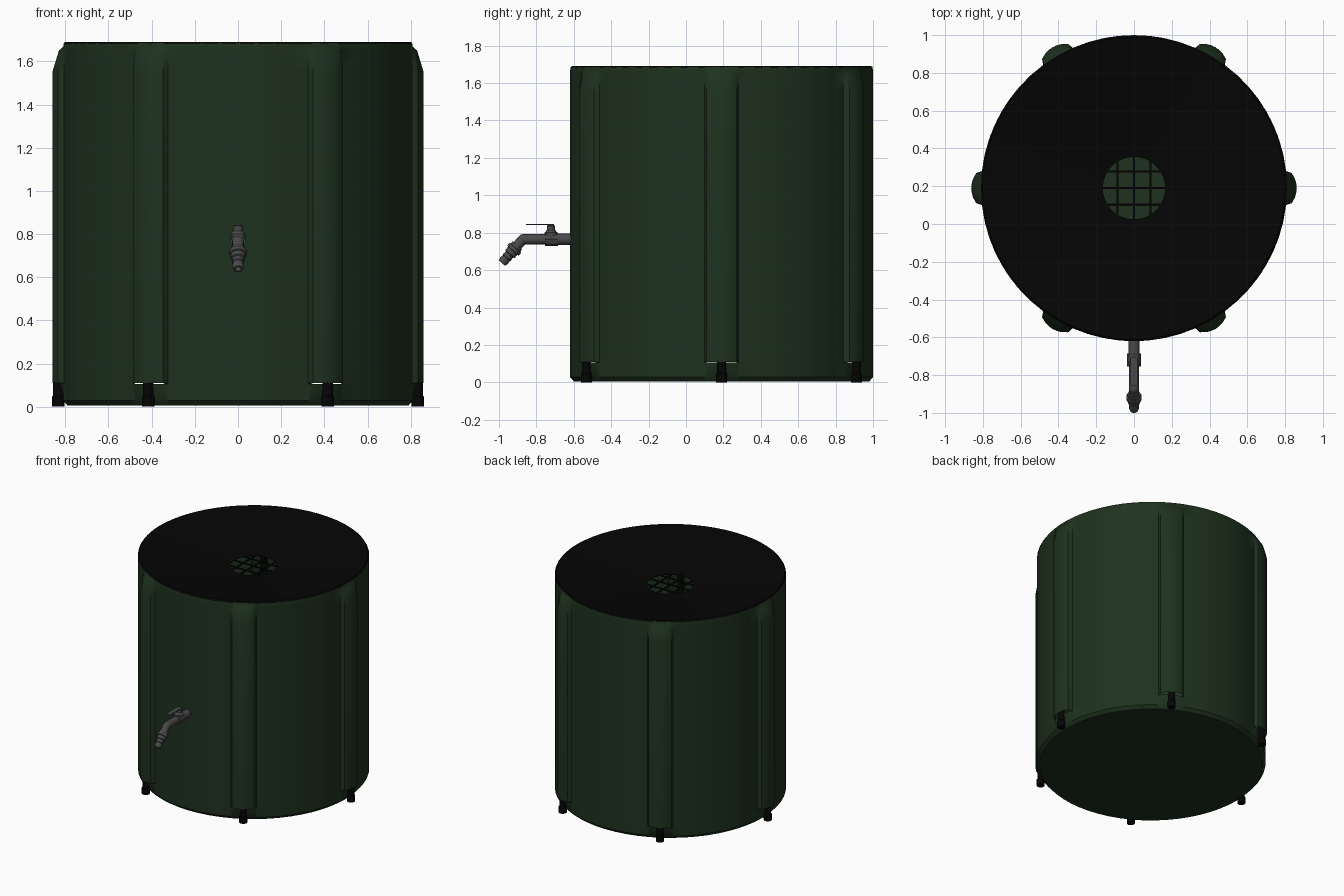
import bpy, bmesh, math
from mathutils import Vector, Matrix

cube = bpy.data.objects.get("Cube")
if cube:
    bpy.data.objects.remove(cube, do_unlink=True)

CY = 0.19      # tank axis in y
R = 0.81       # tank radius
TOP = 1.69
SINK = 1.598   # height of the strainer at the middle of the sagging lid


def material(name, rgb):
    m = bpy.data.materials.new(name)
    m.use_nodes = True
    m.diffuse_color = (*rgb, 1)
    bsdf = m.node_tree.nodes["Principled BSDF"]
    bsdf.inputs["Base Color"].default_value = (*rgb, 1)
    bsdf.inputs["Roughness"].default_value = 0.8
    return m


green = material("dark green fabric", (0.013, 0.031, 0.013))
black = material("black plastic", (0.0015, 0.0015, 0.0015))
grey = material("grey metal", (0.07, 0.067, 0.07))


def finish(name, bm, mat, smooth=True):
    bmesh.ops.recalc_face_normals(bm, faces=bm.faces)
    me = bpy.data.meshes.new(name)
    bm.to_mesh(me)
    bm.free()
    me.materials.append(mat)
    ob = bpy.data.objects.new(name, me)
    bpy.context.collection.objects.link(ob)
    if smooth:
        bpy.ops.object.select_all(action='DESELECT')
        ob.select_set(True)
        bpy.context.view_layer.objects.active = ob
        bpy.ops.object.shade_smooth_by_angle(angle=math.radians(35))
    return ob


def lathe(name, profile, mat, start, direction=(0, 0, 1), sides=16):
    """Revolve (radius, height) pairs round an axis from start."""
    bm = bmesh.new()
    vs = [bm.verts.new((r, 0, h)) for r, h in profile]
    es = [bm.edges.new(p) for p in zip(vs, vs[1:])]
    bmesh.ops.spin(bm, geom=vs + es, cent=(0, 0, 0), axis=(0, 0, 1),
                   angle=math.tau, steps=sides, use_duplicate=False)
    bmesh.ops.remove_doubles(bm, verts=bm.verts, dist=1e-5)
    turn = Vector((0, 0, 1)).rotation_difference(Vector(direction)).to_matrix().to_4x4()
    bmesh.ops.transform(bm, matrix=Matrix.Translation(start) @ turn, verts=bm.verts)
    return finish(name, bm, mat)


def box(name, centre, size, mat):
    bm = bmesh.new()
    bmesh.ops.create_cube(bm, size=1, matrix=Matrix.Translation(centre) @ Matrix.Diagonal((*size, 1)))
    return finish(name, bm, mat, False)


# Tank skin: one outline of six pole sleeves joined by arcs, lofted over heights
SLEEVE = [(0.805, -0.09), (0.835, -0.08), (0.852, -0.05), (0.86, -0.02),
          (0.86, 0.02), (0.852, 0.05), (0.835, 0.08), (0.805, 0.09)]
ARC_STEPS = 8
HALF = math.asin(SLEEVE[-1][1] / R)
# (height, sleeve bulge, radius scale)
STATIONS = [(0.005, 0, 0.975), (0.028, 0, 1), (0.105, 0.35, 1), (0.11, 1, 1),
            (1.55, 1, 1), (1.65, 0.4, 1), (1.668, 0, 1), (TOP - 0.002, 0, 0.995)]
GAP = 2        # level at which the sleeves are open for the poles


def outline(z, bulge, scale):
    points = []
    for i in range(6):
        turn = Matrix.Rotation(i * math.tau / 6, 3, 'Z')
        for r, t in SLEEVE:
            wall = math.sqrt(R * R - t * t)
            points.append(turn @ Vector((wall + bulge * (r - wall), t, 0)))
        for j in range(1, ARC_STEPS):
            a = HALF + (math.tau / 6 - 2 * HALF) * j / ARC_STEPS
            points.append(turn @ Vector((R * math.cos(a), R * math.sin(a), 0)))
    return [p * scale + Vector((0, CY, z)) for p in points]


bm = bmesh.new()
rings = [[bm.verts.new(p) for p in outline(*s)] for s in STATIONS]
count = len(rings[0])
for level, (low, high) in enumerate(zip(rings, rings[1:])):
    for j in range(count):
        if level == GAP and j % (count // 6) in range(1, 6):
            continue
        k = (j + 1) % count
        bm.faces.new((low[j], low[k], high[k], high[j]))
bm.faces.new(rings[0])
finish("tank_body", bm, green)

# Lid sagging to a round filler opening
HOLE = 0.165
lathe("lid", [(HOLE, SINK - 0.005), (HOLE, SINK), (0.8, TOP), (R, TOP - 0.008)],
      black, (0, CY, 0), sides=54)

# Strainer grid over the opening
for i, off in enumerate((-0.088, 0, 0.088)):
    length = 2 * math.sqrt(HOLE ** 2 - off ** 2)
    box(f"strainer_bar_long_{i}", (off, CY, SINK - 0.005), (0.011, length, 0.008), black)
    box(f"strainer_bar_cross_{i}", (0, CY + off, SINK - 0.005), (length, 0.011, 0.008), black)

# Support poles inside the sleeves, with wider feet
for i in range(6):
    a = i * math.tau / 6
    lathe(f"support_pole_{i}", [(0, 0), (0.029, 0), (0.029, 0.045), (0.024, 0.05), (0.024, 1.55), (0, 1.55)],
          black, (0.833 * math.cos(a), CY + 0.833 * math.sin(a), 0), sides=12)

# Tap: inlet pipe, valve body, lever and angled spout
Z = 0.765
FRONT = (0, -1, 0)
lathe("tap_inlet", [(0.03, 0), (0.03, 0.09)], grey, (0, -0.605, Z), FRONT)
lathe("tap_valve_body", [(0, 0), (0.036, 0), (0.036, 0.07), (0, 0.07)],
      grey, (0, -0.685, Z), FRONT, 8)
lathe("tap_stem", [(0.034, 0), (0.034, 0.035), (0.022, 0.05), (0.022, 0.072), (0.012, 0.078), (0, 0.078)],
      grey, (0, -0.722, Z), sides=12)
box("tap_lever", (0, -0.78, 0.843), (0.035, 0.15, 0.006), grey)
lathe("tap_pipe", [(0.027, 0), (0.027, 0.122)], grey, (0, -0.75, Z), FRONT)
bend = Vector((0, -0.872, Z))
down = Vector((0, -0.66, -0.75)).normalized()
bm = bmesh.new()
bmesh.ops.create_uvsphere(bm, u_segments=12, v_segments=8, radius=0.027,
                          matrix=Matrix.Translation(bend))
finish("tap_elbow", bm, grey)
lathe("tap_spout", [(0.027, 0), (0.027, 0.045), (0.034, 0.045), (0.034, 0.06), (0.041, 0.062),
                    (0.041, 0.08), (0.033, 0.082), (0.033, 0.105), (0.025, 0.108), (0.028, 0.13),
                    (0.024, 0.134), (0.027, 0.152), (0.022, 0.17), (0.014, 0.17), (0.014, 0.13), (0, 0.13)],
      grey, bend, down)
